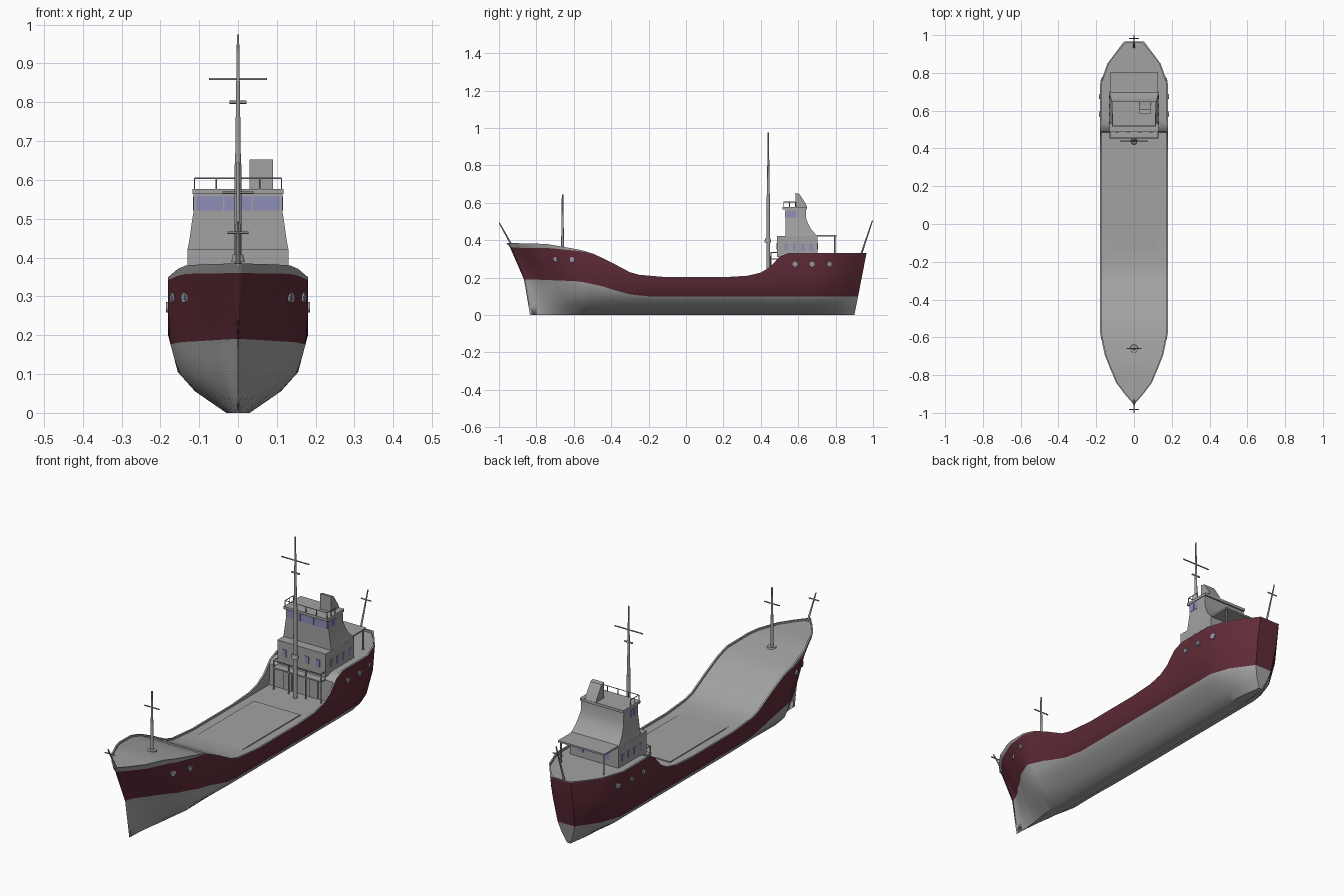
import bpy, bmesh, math
from mathutils import Vector

if "Cube" in bpy.data.objects:
    bpy.data.objects.remove(bpy.data.objects["Cube"])


def material(name, col):
    m = bpy.data.materials.new(name)
    m.diffuse_color = (*col, 1)
    m.use_nodes = True
    m.node_tree.nodes["Principled BSDF"].inputs["Base Color"].default_value = m.diffuse_color
    return m


GREY = material("grey_paint", (0.36, 0.36, 0.36))
RED = material("dark_red_hull", (0.115, 0.024, 0.038))
GLASS = material("blue_glass", (0.27, 0.27, 0.48))


def make(name, bm, mats, angle=None):
    me = bpy.data.meshes.new(name)
    bm.to_mesh(me)
    bm.free()
    ob = bpy.data.objects.new(name, me)
    bpy.context.collection.objects.link(ob)
    for m in mats:
        me.materials.append(m)
    if angle:
        bpy.ops.object.select_all(action='DESELECT')
        ob.select_set(True)
        bpy.context.view_layer.objects.active = ob
        bpy.ops.object.shade_smooth_by_angle(angle=math.radians(angle))
    return ob


def box(name, x, y, z, mat=GREY):
    bm = bmesh.new()
    bmesh.ops.create_cube(bm, size=1)
    for v in bm.verts:
        v.co = [(lo + hi) / 2 + c * (hi - lo) for c, (lo, hi) in zip(v.co, (x, y, z))]
    return make(name, bm, [mat])


def rod(name, a, b, r0, r1=None, mat=GREY, n=10):
    a, b = Vector(a), Vector(b)
    bm = bmesh.new()
    bmesh.ops.create_cone(bm, cap_ends=True, segments=n, radius1=r0,
                          radius2=r0 if r1 is None else r1, depth=(b - a).length)
    rot = (b - a).to_track_quat('Z', 'Y')
    for v in bm.verts:
        v.co = rot @ v.co + (a + b) / 2
    return make(name, bm, [mat], 40)


def loft(name, rings):
    """Closed solid from equal rings of points."""
    bm = bmesh.new()
    vs = [[bm.verts.new(p) for p in r] for r in rings]
    n = len(vs[0])
    for r, s in zip(vs, vs[1:]):
        for i in range(n):
            bm.faces.new((r[i], r[(i + 1) % n], s[(i + 1) % n], s[i]))
    bm.faces.new(vs[0][::-1])
    bm.faces.new(vs[-1])
    bmesh.ops.recalc_face_normals(bm, faces=bm.faces)
    return make(name, bm, [GREY], 30)


def interp(pts, t):
    if t <= pts[0][0]:
        return pts[0][1]
    for (a, p), (b, q) in zip(pts, pts[1:]):
        if t <= b:
            return p + (q - p) * (t - a) / (b - a)
    return pts[-1][1]


# Hull curves along the length and up the section
OUTLINE = [(-.957, 0), (-.9, .28), (-.84, .53), (-.7, .86), (-.58, 1), (.74, 1), (.85, .78), (.965, .3)]
SHEER = [(-.95, .36), (-.75, .358), (-.56, .34), (-.5, .325), (-.4, .28), (-.3, .227), (-.25, .213),
         (-.1, .2), (.2, .2), (.33, .208), (.4, .225), (.45, .255), (.5, .31), (.55, .33), (.96, .33)]
BULWARK = [(-.95, .025), (-.75, .022), (-.56, .006), (-.5, .002)]
WATERLINE = [(-.9, .19), (-.6, .18), (-.45, .152), (-.3, .11), (-.2, .1)]
SECTION = [(0, .03), (.055, .11), (.105, .155), (.2, .18)]
STEM = [(0, -.834), (.19, -.866), (.36, -.94), (.385, -.957)]
STERN = [(0, .9), (.1, .92), (.33, .965)]


def ends(z):
    return (interp(STEM, z) + .4) / -.557, (interp(STERN, z) - .6) / .365


def rake(Y, z):
    bow, aft = ends(z)
    return -.4 + (Y + .4) * bow * -1 * -1 if Y < -.4 else (.6 + (Y - .6) * aft if Y > .6 else Y)


def unrake(y, z):
    bow, aft = ends(z)
    return -.4 + (y + .4) / bow if y < -.4 else (.6 + (y - .6) / aft if y > .6 else y)


def width(Y, z):
    k = 1 + 2 * max(0, 1 - z / interp(SHEER, Y)) if Y < 0 else 1
    return interp(SECTION, z) * interp(OUTLINE, Y) ** k


def ends(z):
    return (interp(STEM, z) + .4) / -.557, (interp(STERN, z) - .6) / .365


def deck_height(Y, top):
    if Y > .486:
        return min(.322, top - .003)
    return min(.194, top - .008) if Y > .2 else top - .008


# Hull shell with bulwark, rim and decks: half, then mirrored
stations = [-.957, -.94, -.92, -.9, -.87, -.84, -.8, -.75, -.7, -.64, -.58, -.54, -.5, -.45, -.4, -.35, -.3,
            -.25, -.2, -.1, 0, .1, .2, .27, .33, .37, .4, .425, .45, .475, .485, .488, .5, .525, .55, .65,
            .74, .79, .85, .91, .965, .965]
bm = bmesh.new()
grid = []
for i, Y in enumerate(stations):
    s, p = interp(SHEER, Y), interp(WATERLINE, Y)
    top = s + interp(BULWARK, Y)
    zs = [0, .28 * p, .55 * p, .8 * p, p, (p + s) / 2, s, top]
    pts = [(0, rake(Y, 0), 0)] + [(width(Y, z), rake(Y, z), z) for z in zs]
    w, y, _ = pts[-1]
    d = deck_height(Y, top)
    w = max(0, w - .008)
    y = min(y, .957)
    pts += [(w, y, top), (w, y, d), (0, y, d)]
    if i == len(stations) - 1:
        pts = [(0, b, c) for a, b, c in pts]
    grid.append([bm.verts.new(q) for q in pts])
for a, b in zip(grid, grid[1:]):
    for j in range(len(a) - 1):
        f = bm.faces.new((a[j], b[j], b[j + 1], a[j + 1]))
        f.material_index = 1 if j in (5, 6) else 0
bmesh.ops.remove_doubles(bm, verts=bm.verts, dist=.0004)
hull = make("hull", bm, [GREY, RED], 35)
mod = hull.modifiers.new("mirror", 'MIRROR')
mod.use_clip = True
mod.merge_threshold = .0005

# Portholes along the hull
for y, z in ((-.695, .297), (-.607, .297), (.583, .272), (.674, .272), (.765, .272)):
    def side(yy):
        return width(unrake(yy, z), z)
    n = Vector((1, -(side(y + .01) - side(y - .01)) / .02, 0)).normalized()
    for sx in (1, -1):
        c, m = Vector((sx * side(y), y, z)), Vector((sx * n.x, n.y, 0))
        rod("porthole_rim", c - m * .008, c + m * .005, .013, mat=GREY, n=16)
        rod("porthole_glass", c, c + m * .006, .008, mat=GLASS, n=16)

# Cargo hatch
box("hatch_cover", (-.125, .125), (-.21, .3), (.18, .1985))

# Lower house and bridge tier
box("lower_house", (-.13, .13), (.487, .703), (.31, .422))
tiers = [(.42, .13, .703), (.435, .127, .69), (.46, .123, .668), (.49, .119, .652), (.515, .115, .643), (.57, .114, .64)]
loft("bridge", [[(-w, .532, z), (w, .532, z), (w, b, z), (-w, b, z)] for z, w, b in tiers])
box("bridge_roof", (-.117, .117), (.517, .648), (.564, .577))
loft("funnel", [[(x, .585, .575), (x, .585, .652), (x, .605, .648), (x, .642, .592), (x, .648, .575)]
                for x in (.03, .09)])
box("aft_canopy", (-.125, .125), (.69, .805), (.42, .428))

# Windows and doors
for x in (-.073, 0, .073):
    box("bridge_window", (x - .035, x + .035), (.529, .534), (.521, .557), GLASS)
for x in (-.09, -.03, .03, .09):
    box("front_window", (x - .01, x + .01), (.484, .489), (.35, .385), GLASS)
for x in (-.07, .07):
    box("aft_window", (x - .012, x + .012), (.701, .706), (.35, .385), GLASS)
    box("front_door", (x - .022, x + .022), (.479, .486), (.196, .285))
for s in (1, -1):
    for y in (.552, .578):
        box("bridge_side_window", sorted((s * .111, s * .1165)), (y - .011, y + .011), (.521, .557), GLASS)
    for y in (.535, .58, .625, .67):
        box("house_side_window", sorted((s * .127, s * .132)), (y - .009, y + .009), (.345, .38), GLASS)
    rod("canopy_post", (s * .115, .795, .318), (s * .115, .795, .422), .004)

# Walkway ahead of the house
box("walkway", (-.13, .13), (.452, .49), (.296, .302))
for x in (-.127, -.045, .045, .127):
    rod("walkway_post", (x, .455, .19), (x, .455, .336), .003, n=6)
rod("walkway_rail", (-.127, .455, .335), (.127, .455, .335), .0025, n=6)
for s in (1, -1):
    rod("walkway_side_rail", (s * .127, .455, .335), (s * .127, .488, .335), .0025, n=6)

# Roof railing
rod("roof_rail_front", (-.112, .522, .604), (.112, .522, .604), .002, n=6)
for x in (-.112, -.056, 0, .056, .112):
    rod("roof_rail_post", (x, .522, .575), (x, .522, .604), .002, n=6)
for s in (1, -1):
    rod("roof_rail_side", (s * .112, .522, .604), (s * .112, .585, .604), .002, n=6)
    for y in (.553, .585):
        rod("roof_rail_post", (s * .112, y, .575), (s * .112, y, .604), .002, n=6)

# Main mast
rod("main_mast", (0, .44, .19), (0, .44, .64), .011, .009)
rod("main_mast_top", (0, .44, .63), (0, .44, .975), .008, .003)
rod("main_yard", (-.075, .44, .86), (.075, .44, .86), .003)
rod("lower_yard", (-.022, .44, .8), (.022, .44, .8), .004)
rod("mast_lamp", (0, .437, .388), (0, .437, .408), .018, .014)

# Fore mast
rod("fore_mast_base", (0, -.66, .34), (0, -.66, .362), .025, .02, n=16)
rod("fore_mast", (0, -.66, .345), (0, -.66, .645), .008, .004)
rod("fore_yard", (-.04, -.66, .567), (.04, -.66, .567), .003)

# Bow and stern staffs
for name, a, b in (("bow", (0, -.93, .37), (0, -.998, .492)), ("stern", (0, .935, .32), (0, .997, .505))):
    c = Vector(a).lerp(Vector(b), .77)
    rod(name + "_staff", a, b, .005, .003)
    rod(name + "_staff_yard", c - Vector((.027, 0, 0)), c + Vector((.027, 0, 0)), .0028)
